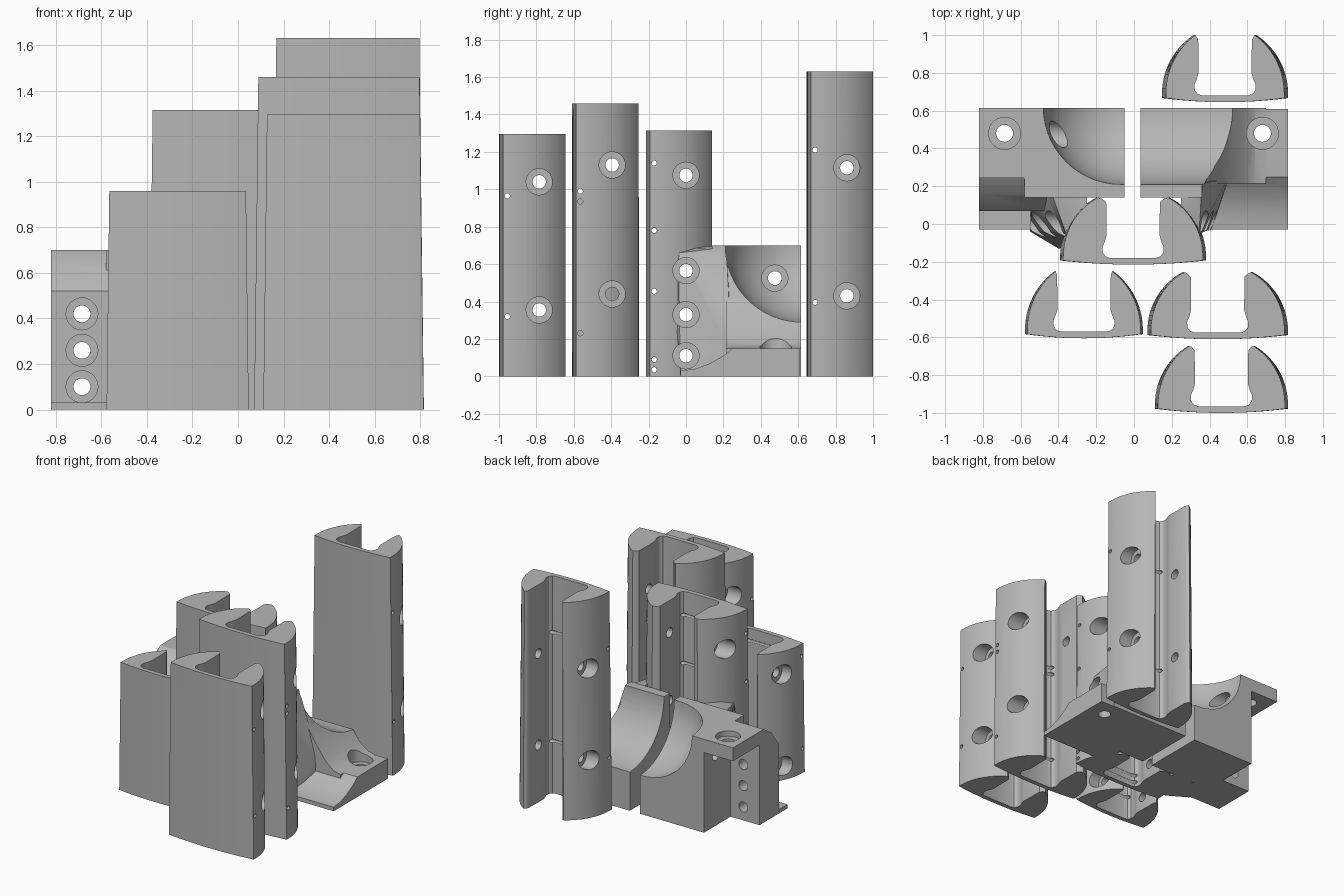
import bpy, bmesh, math
from mathutils import Vector

cube = bpy.data.objects.get("Cube")
if cube:
    bpy.data.objects.remove(cube, do_unlink=True)

grey = bpy.data.materials.new("plain_grey")
grey.use_nodes = True
COLOUR = (0.47, 0.47, 0.47, 1)
grey.diffuse_color = COLOUR
grey.node_tree.nodes["Principled BSDF"].inputs["Base Color"].default_value = COLOUR


def finish(bm, name):
    """Turn a bmesh into a grey object."""
    bmesh.ops.recalc_face_normals(bm, faces=bm.faces)
    mesh = bpy.data.meshes.new(name)
    bm.to_mesh(mesh)
    bm.free()
    mesh.materials.append(grey)
    ob = bpy.data.objects.new(name, mesh)
    bpy.context.collection.objects.link(ob)
    return ob


def loft(bm, rings):
    """Skin closed rings and cap both ends."""
    rings = [[bm.verts.new(p) for p in ring] for ring in rings]
    n = len(rings[0])
    for a, b in zip(rings, rings[1:]):
        for i in range(n):
            bm.faces.new((a[i], a[(i + 1) % n], b[(i + 1) % n], b[i]))
    bm.faces.new(rings[0][::-1])
    bm.faces.new(rings[-1])


def place(axis, t, u, v):
    return {"x": (t, u, v), "y": (u, t, v), "z": (u, v, t)}[axis]


def prism(name, axis, pts, a, b):
    bm = bmesh.new()
    loft(bm, [[place(axis, t, u, v) for u, v in pts] for t in (a, b)])
    return finish(bm, name)


def box(name, x0, x1, y0, y1, z0, z1):
    return prism(name, "z", [(x0, y0), (x1, y0), (x1, y1), (x0, y1)], z0, z1)


def hull(name, pts):
    bm = bmesh.new()
    for p in pts:
        bm.verts.new(p)
    bmesh.ops.convex_hull(bm, input=bm.verts)
    return finish(bm, name)


def bore(bm, axis, u, v, stations, n=28):
    """Stepped round cutter: stations are (position along axis, radius)."""
    angles = [2 * math.pi * i / n for i in range(n)]
    loft(bm, [[place(axis, t, u + r * math.cos(a), v + r * math.sin(a))
               for a in angles] for t, r in stations])


def combine(target, other, operation):
    mod = target.modifiers.new("combine", "BOOLEAN")
    mod.operation, mod.solver, mod.object = operation, "EXACT", other
    bpy.context.view_layer.objects.active = target
    bpy.ops.object.modifier_apply(modifier=mod.name)
    bpy.data.objects.remove(other, do_unlink=True)


def smooth(ob):
    bpy.ops.object.select_all(action="DESELECT")
    ob.select_set(True)
    bpy.context.view_layer.objects.active = ob
    bpy.ops.object.shade_smooth_by_angle(angle=math.radians(32))


def side_holes(cx, y, big, small, reach=0.45):
    """Counterbored screw holes and small pin holes running across a channel."""
    bm = bmesh.new()
    for z in big:
        bore(bm, "x", y - 0.14, z, [(cx - reach, .07), (cx - .21, .07), (cx - .21, .036),
                                    (cx + .21, .036), (cx + .21, .07), (cx + reach, .07)])
    for z in small:
        bore(bm, "x", y - 0.31, z, [(cx - reach, .014), (cx + reach, .014)], 14)
    return finish(bm, "hole_cutter")


def channel_half(w):
    """Right half of the channel section, from front centre to slot floor."""
    pts = [(w * t / 6, -.355 + .022 * (t / 6) ** 2) for t in range(7)]
    radius = (w * w / 4 + .31 ** 2) / w
    end = math.asin(.31 / radius)
    pts += [(w - radius * (1 - math.cos(end * i / 14)), -.31 + radius * math.sin(end * i / 14))
            for i in range(15)]
    mid = (w / 2 + .14) / 2
    outer = len(pts)
    pts += [(mid, -.005), (.142, -.025), (.14, -.2), (.15, -.235), (.162, -.262),
            (.16, -.292), (.145, -.312), (.12, -.32)]
    return pts, outer


def channel(name, cx, w, y, h, big, small):
    rings = []
    for z in (0, h):
        pts, outer = channel_half(w)
        k = 1 - 0.0125 * z / w
        pts = [(px * k if i < outer else px, py) for i, (px, py) in enumerate(pts)]
        pts += [(-px, py) for px, py in pts[:0:-1]]
        rings.append([(cx + px, y + py, z) for px, py in pts])
    bm = bmesh.new()
    loft(bm, rings)
    ob = finish(bm, name)
    combine(ob, side_holes(cx, y, big, small), "DIFFERENCE")
    smooth(ob)


# Five upright channels
MID_BIG = (1.075, .565, .33, .11)
channel("short_channel", -.265, .312, -.25, .96, (.79, .105), (.87, .18))
channel("tall_channel", .443, .372, -.255, 1.46, (1.13, .44), (.99, .935, .23))
channel("front_channel", .463, .352, -.645, 1.295, (1.04, .355), (.965, .32))
channel("back_channel", .482, .334, 1.0, 1.63, (1.115, .43), (1.21, .395))
channel("middle_channel", -.005, .386, .14, 1.315, MID_BIG, (1.14, .78, .455, .09, .035))


def scoop(name, x_ball, x_end, radius=0.41):
    """Round-ended trough cutter lying along x."""
    n = 14
    stations = [(x_ball - radius * math.cos(math.pi / 2 * i / n),
                 max(.004, radius * math.sin(math.pi / 2 * i / n))) for i in range(n + 1)]
    bm = bmesh.new()
    bore(bm, "x", .62, .70, stations + [(x_end, radius)], 64)
    return finish(bm, name)


# Left-hand bracket: body, drilled front slab, top flange, ledge and fairing
left = box("socket_bracket", -.58, -.05, .14, .615, 0, .70)
for part in (
    prism("slab", "x", [(.07, 0), (.30, 0), (.30, .70), (.25, .70), (.16, .64), (.07, .52)],
          -.82, -.45),
    box("flange", -.82, -.5, .28, .615, .6, .70),
    box("ledge", -.82, -.5, -.03, .1, 0, .03),
    hull("fairing", [(-.55, .09, 0), (-.55, -.04, 0), (-.40, -.13, 0), (-.25, -.1, 0),
                     (-.25, .2, 0), (-.54, .09, .4), (-.25, -.05, .69), (-.36, -.05, .66),
                     (-.45, .2, .69), (-.25, .2, .69)]),
):
    combine(left, part, "UNION")
combine(left, scoop("scoop_cutter", -.07, .3), "DIFFERENCE")
bm = bmesh.new()
for z in (.42, .26, .10):
    bore(bm, "y", -.685, z, [(-.1, .07), (.12, .07), (.12, .037), (.4, .037)])
bore(bm, "x", .475, .525, [(-.7, .037), (-.5, .037), (-.5, .07), (-.2, .07)])
bore(bm, "z", -.685, .48, [(.5, .045), (.66, .045), (.66, .085), (.8, .085)])
combine(left, finish(bm, "hole_cutter"), "DIFFERENCE")
combine(left, side_holes(-.005, .14, MID_BIG[1:], (), .62), "DIFFERENCE")
smooth(left)

# Right-hand bracket: coved saddle, base plate sloping to the front, and fairing
right = prism("saddle_bracket", "y", [(.035, 0), (.7, 0), (.7, .15), (.64, .165), (.58, .215),
                                      (.50, .32), (.43, .43), (.385, .55), (.36, .70),
                                      (.035, .70)], .215, .615)
for part in (
    box("saddle_front", .035, .36, .14, .3, 0, .70),
    prism("base_plate", "x", [(-.03, 0), (.61, 0), (.61, .15), (.25, .15), (.2, .11),
                              (.13, .07), (.05, .04), (-.03, .03)], .3, .815),
    hull("fairing", [(.25, -.03, 0), (.41, -.03, 0), (.5, .24, 0), (.25, .24, 0),
                     (.5, .24, .2), (.43, .23, .43), (.25, -.08, .68), (.345, -.04, .66),
                     (.36, .215, .69), (.25, .2, .70)]),
):
    combine(right, part, "UNION")
combine(right, scoop("scoop_cutter", -.4, 1.0), "DIFFERENCE")
bm = bmesh.new()
bore(bm, "z", .68, .48, [(-.1, .045), (.1, .045), (.1, .085), (.3, .085)])
combine(right, finish(bm, "hole_cutter"), "DIFFERENCE")
combine(right, side_holes(-.005, .14, MID_BIG[1:], (), .62), "DIFFERENCE")
smooth(right)
